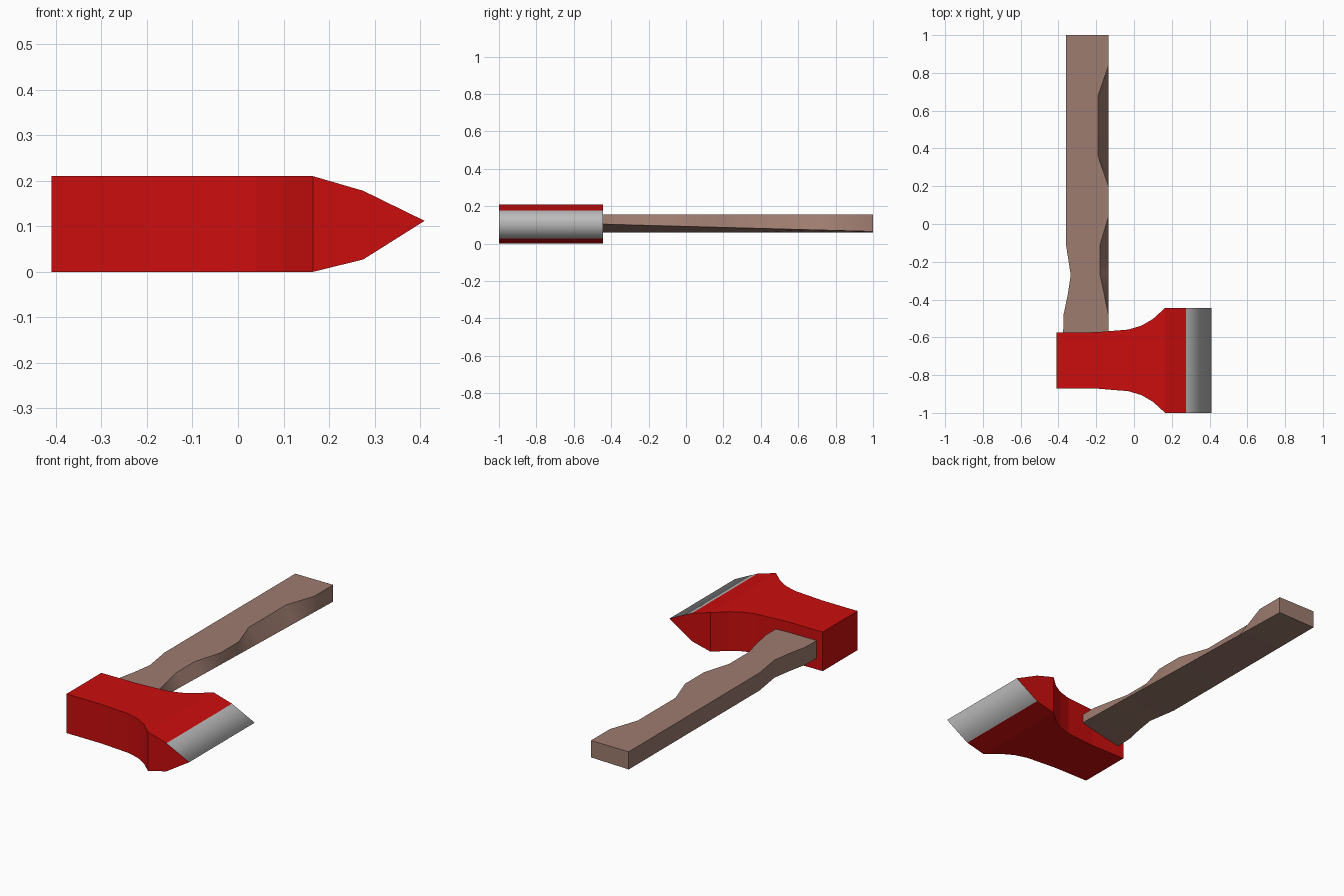
import bpy, bmesh

if "Cube" in bpy.data.objects:
    bpy.data.objects.remove(bpy.data.objects["Cube"])


def material(name, rgb):
    m = bpy.data.materials.new(name)
    m.diffuse_color = (*rgb, 1)
    m.use_nodes = True
    m.node_tree.nodes["Principled BSDF"].inputs["Base Color"].default_value = m.diffuse_color
    return m


def loft(name, sections, mats):
    """Skin a list of equal-length point rings, capping both ends."""
    bm = bmesh.new()
    rings = [[bm.verts.new(p) for p in s] for s in sections]
    n = len(rings[0])
    for a, b in zip(rings, rings[1:]):
        for i in range(n):
            j = (i + 1) % n
            bm.faces.new((a[i], a[j], b[j], b[i]))
    bm.faces.new(rings[0])
    bm.faces.new(rings[-1])
    bmesh.ops.remove_doubles(bm, verts=bm.verts[:], dist=1e-5)
    bmesh.ops.recalc_face_normals(bm, faces=bm.faces[:])
    mesh = bpy.data.meshes.new(name)
    bm.to_mesh(mesh)
    bm.free()
    for m in mats:
        mesh.materials.append(m)
    ob = bpy.data.objects.new(name, mesh)
    bpy.context.collection.objects.link(ob)
    return ob


red = material("red_paint", (0.6, 0.004, 0.004))
steel = material("steel", (0.5, 0.5, 0.5))
wood = material("wood", (0.34, 0.2, 0.16))

# Axe head: x, half width about y = -0.72, bottom z, top z
head_stations = [
    (-0.41, 0.148, 0.0, 0.21), (-0.20, 0.149, 0.0, 0.21),
    (-0.03, 0.163, 0.0, 0.21), (0.04, 0.184, 0.0, 0.21),
    (0.10, 0.219, 0.0, 0.21), (0.165, 0.278, 0.0, 0.21),
    (0.275, 0.278, 0.027, 0.178), (0.41, 0.278, 0.112, 0.112)]
head = loft("axe_head", [
    [(x, -0.722 - w, lo), (x, -0.722 + w, lo), (x, -0.722 + w, hi), (x, -0.722 - w, hi)]
    for x, w, lo, hi in head_stations], [red, steel])

# Bare steel bevels of the cutting edge, shaded smooth over the ridge
for p in head.data.polygons:
    if p.center.x > 0.3 and abs(p.normal.z) > 0.5:
        p.material_index = 1
        p.use_smooth = True

# Handle: y, left x, right x of the top edge (finger grips)
handle_stations = [
    (-0.58, -0.375, -0.135), (-0.48, -0.373, -0.135), (-0.37, -0.35, -0.158),
    (-0.27, -0.335, -0.18), (-0.11, -0.36, -0.18), (0.04, -0.36, -0.135),
    (0.20, -0.36, -0.135), (0.36, -0.36, -0.19), (0.68, -0.36, -0.19),
    (0.84, -0.36, -0.135), (1.0, -0.36, -0.135)]
sections = []
for y, left, right in handle_stations:
    low = 0.108 - 0.043 * (y + 0.58) / 1.58   # lower right edge sinks towards the butt
    sections.append([(left, y, 0.06), (-0.135, y, low), (right, y, 0.155), (left, y, 0.155)])
handle = loft("handle", sections, [wood])

bpy.context.view_layer.objects.active = handle
handle.select_set(True)
bpy.ops.object.shade_smooth_by_angle(angle=0.6)
